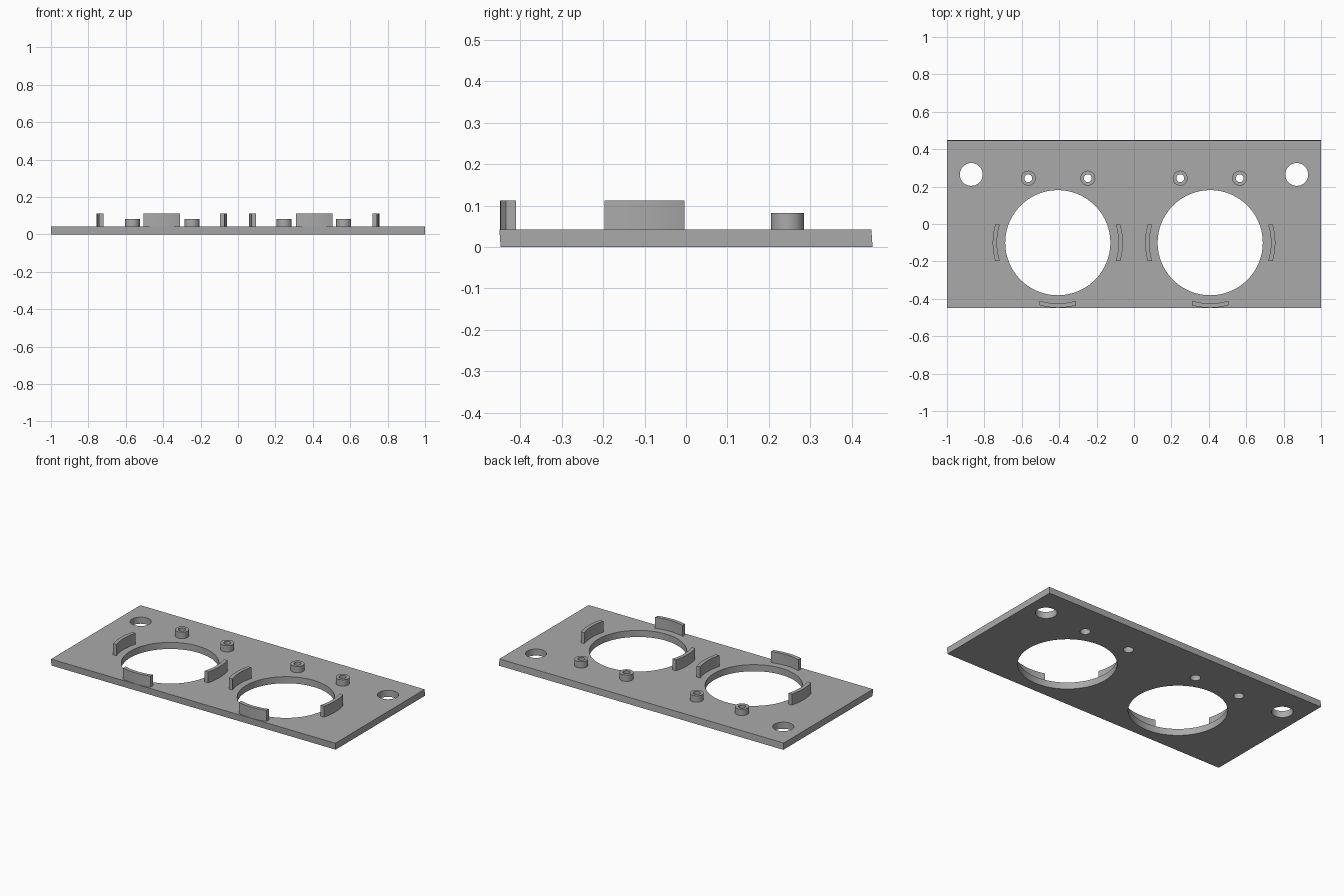
import bpy, bmesh, math

if "Cube" in bpy.data.objects:
    bpy.data.objects.remove(bpy.data.objects["Cube"])

PLATE_H = 0.042      # plate thickness
TAB_TOP = 0.112      # top of the curved retaining tabs
BOSS_TOP = 0.082     # top of the screw bosses
HOLE_X, HOLE_Y, HOLE_R = 0.4075, -0.10, 0.281
BOSS_X, BOSS_Y = (0.247, 0.565), 0.245

grey = bpy.data.materials.new("grey plastic")
grey.diffuse_color = (0.4, 0.4, 0.4, 1)
grey.use_nodes = True
grey.node_tree.nodes["Principled BSDF"].inputs["Base Color"].default_value = grey.diffuse_color


def make_object(name, bm):
    bmesh.ops.recalc_face_normals(bm, faces=bm.faces)
    mesh = bpy.data.meshes.new(name)
    bm.to_mesh(mesh)
    bm.free()
    mesh.materials.append(grey)
    obj = bpy.data.objects.new(name, mesh)
    bpy.context.collection.objects.link(obj)
    return obj


def activate(obj):
    bpy.ops.object.select_all(action='DESELECT')
    obj.select_set(True)
    bpy.context.view_layer.objects.active = obj


def smooth(obj):
    activate(obj)
    bpy.ops.object.shade_smooth_by_angle(angle=math.radians(30))


def prism(name, outline, z0, z1):
    """Extrude a flat outline from z0 to z1."""
    bm = bmesh.new()
    face = bm.faces.new([bm.verts.new((x, y, z0)) for x, y in outline])
    top = bmesh.ops.extrude_face_region(bm, geom=[face])["geom"]
    for v in top:
        if isinstance(v, bmesh.types.BMVert):
            v.co.z = z1
    return make_object(name, bm)


def circle(cx, cy, r, n):
    return [(cx + r * math.cos(2 * math.pi * i / n),
             cy + r * math.sin(2 * math.pi * i / n)) for i in range(n)]


def cut_hole(target, x, y, r, n):
    cutter = prism("hole_cutter", circle(x, y, r, n), -0.1, 0.2)
    cutter.hide_render = True
    mod = target.modifiers.new("hole", 'BOOLEAN')
    mod.operation, mod.solver, mod.object = 'DIFFERENCE', 'EXACT', cutter
    activate(target)
    bpy.ops.object.modifier_apply(modifier=mod.name)
    bpy.data.objects.remove(cutter)


# Base plate, its front and back edges leaning very slightly forward
plate = prism("base_plate", [(-1, -0.447), (1, -0.447), (1, 0.45), (-1, 0.45)], 0, PLATE_H)
for v in plate.data.vertices:
    if v.co.z > 0.01:
        v.co.y -= 0.003

# Large openings, corner mounting holes and screw holes
for side in (-1, 1):
    cut_hole(plate, side * HOLE_X, HOLE_Y, HOLE_R, 96)
    cut_hole(plate, side * 0.87, 0.265, 0.061, 48)
    for bx in BOSS_X:
        cut_hole(plate, side * bx, BOSS_Y, 0.03, 32)
smooth(plate)


# Screw boss: a ring with a narrower bore than the plate hole below it
def screw_boss(x, y):
    profile = [(0.04, PLATE_H), (0.04, BOSS_TOP), (0.021, BOSS_TOP), (0.021, PLATE_H)]
    n = 32
    bm = bmesh.new()
    rings = [[bm.verts.new((px, py, z)) for px, py in circle(x, y, r, n)] for r, z in profile]
    for a, b in zip(rings, rings[1:] + rings[:1]):
        for i in range(n):
            j = (i + 1) % n
            bm.faces.new((a[i], a[j], b[j], b[i]))
    smooth(make_object("screw_boss", bm))


# Curved tab: arc band with ends cut square to its middle direction
def curved_tab(name, cx, cy, direction, half=0.0965, inner=0.325, outer=0.348, n=12):
    ts = [half * (2 * i / n - 1) for i in range(n + 1)]
    band = [(math.sqrt(outer ** 2 - t * t), t) for t in ts]
    band += [(math.sqrt(inner ** 2 - t * t), t) for t in reversed(ts)]
    c, s = math.cos(direction), math.sin(direction)
    outline = [(cx + u * c - t * s, cy + u * s + t * c) for u, t in band]
    smooth(prism(name, outline, PLATE_H, TAB_TOP))


for side in (-1, 1):
    for bx in BOSS_X:
        screw_boss(side * bx, BOSS_Y)
    curved_tab("right_tab", side * HOLE_X, HOLE_Y, 0)
    curved_tab("left_tab", side * HOLE_X, HOLE_Y, math.pi)
    curved_tab("front_tab", side * HOLE_X, HOLE_Y, -math.pi / 2)
